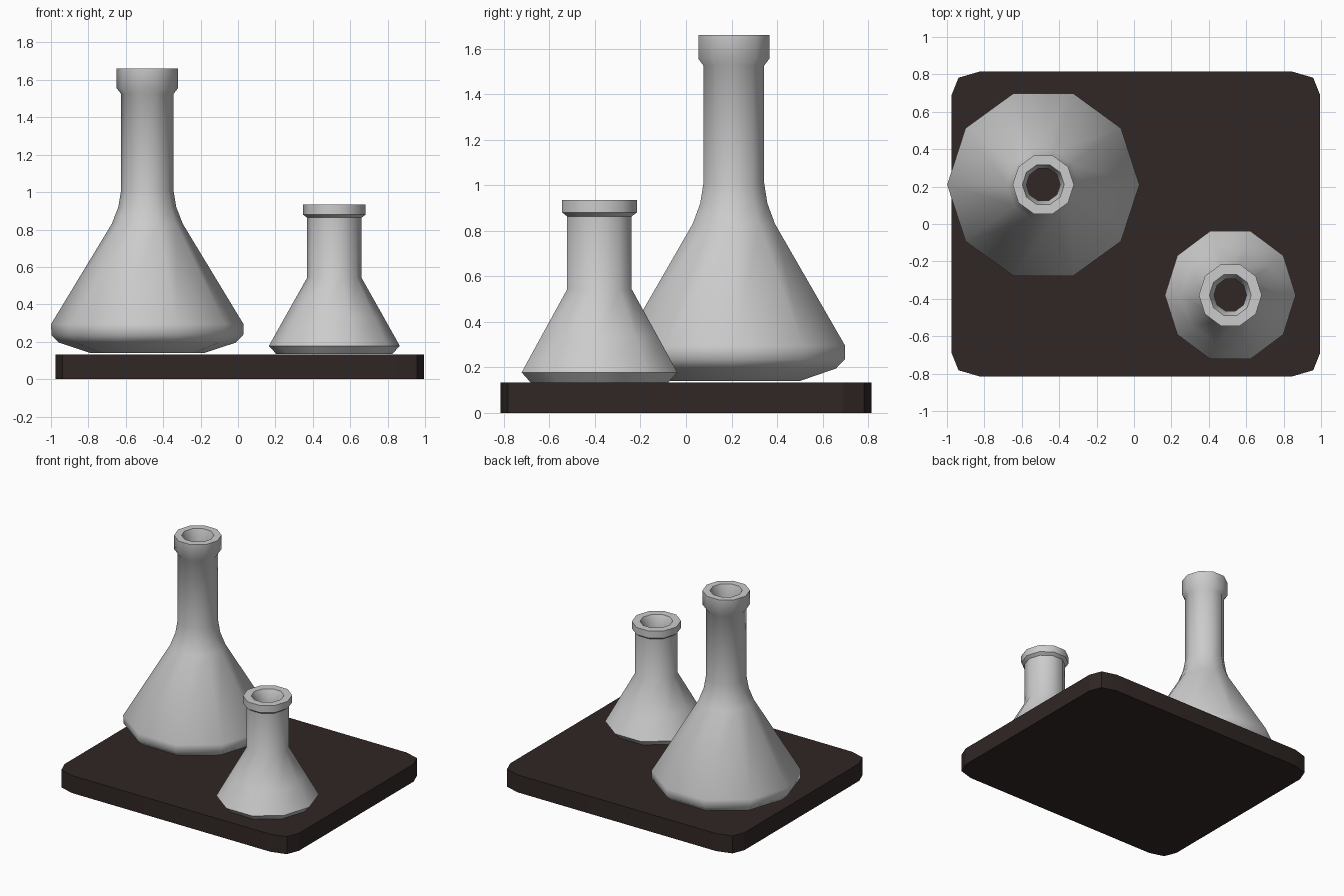
import bpy, bmesh, math

if "Cube" in bpy.data.objects:
    bpy.data.objects.remove(bpy.data.objects["Cube"])


def finish(name, bm, angle):
    me = bpy.data.meshes.new(name)
    bm.normal_update()
    bm.to_mesh(me)
    bm.free()
    ob = bpy.data.objects.new(name, me)
    bpy.context.collection.objects.link(ob)
    bpy.ops.object.select_all(action='DESELECT')
    bpy.context.view_layer.objects.active = ob
    ob.select_set(True)
    bpy.ops.object.shade_smooth_by_angle(angle=math.radians(angle))
    return ob


def flask(name, cx, cy, profile, y_scale=1.0, sides=10):
    """Ten-sided open shell turned from a (radius, height) profile."""
    bm = bmesh.new()
    rings = []
    for r, z in profile:
        ring = []
        for i in range(sides):
            a = 2 * math.pi * i / sides
            ring.append(bm.verts.new((cx + r * math.cos(a),
                                      cy + r * math.sin(a) * y_scale, z)))
        rings.append(ring)
    for lo, hi in zip(rings, rings[1:]):
        for i in range(sides):
            j = (i + 1) % sides
            bm.faces.new((lo[i], lo[j], hi[j], hi[i]))
    return finish(name, bm, 50)


# Rounded rectangular tray
bm = bmesh.new()
hx, hy, cx, top = 0.985, 0.815, 0.01, 0.133
corner = [(0, 0.125), (0.037, 0.033), (0.15, 0)]   # insets from the corner
outline = []
for sx, sy, order in ((1, 1, 1), (-1, 1, -1), (-1, -1, 1), (1, -1, -1)):
    outline += [(cx + sx * (hx - dx), sy * (hy - dy)) for dx, dy in corner[::order]]
base = bm.faces.new([bm.verts.new((x, y, 0)) for x, y in outline])
ext = bmesh.ops.extrude_face_region(bm, geom=[base], use_keep_orig=True)
for v in ext["geom"]:
    if isinstance(v, bmesh.types.BMVert):
        v.co.z = top
bmesh.ops.recalc_face_normals(bm, faces=bm.faces[:])
tray = finish("tray", bm, 20)
mat = bpy.data.materials.new("dark_wood")
mat.diffuse_color = (0.03, 0.02, 0.018, 1)
mat.use_nodes = True
mat.node_tree.nodes["Principled BSDF"].inputs["Base Color"].default_value = mat.diffuse_color
tray.data.materials.append(mat)

# Tall flask with a long neck and a lip folded into the mouth
flask("tall_flask", -0.485, 0.21, [
    (0.305, 0.14), (0.472, 0.195), (0.513, 0.235), (0.514, 0.295),
    (0.19, 0.83), (0.155, 0.92), (0.14, 1.01), (0.14, 1.525),
    (0.164, 1.555), (0.164, 1.66), (0.112, 1.66), (0.09, 1.59), (0.09, 1.50)])

# Short conical flask
flask("short_flask", 0.515, -0.38, [
    (0.31, 0.134), (0.35, 0.178), (0.265, 0.33), (0.145, 0.543),
    (0.145, 0.863), (0.168, 0.88), (0.168, 0.934), (0.112, 0.934),
    (0.087, 0.88), (0.087, 0.81)], y_scale=1.027)
